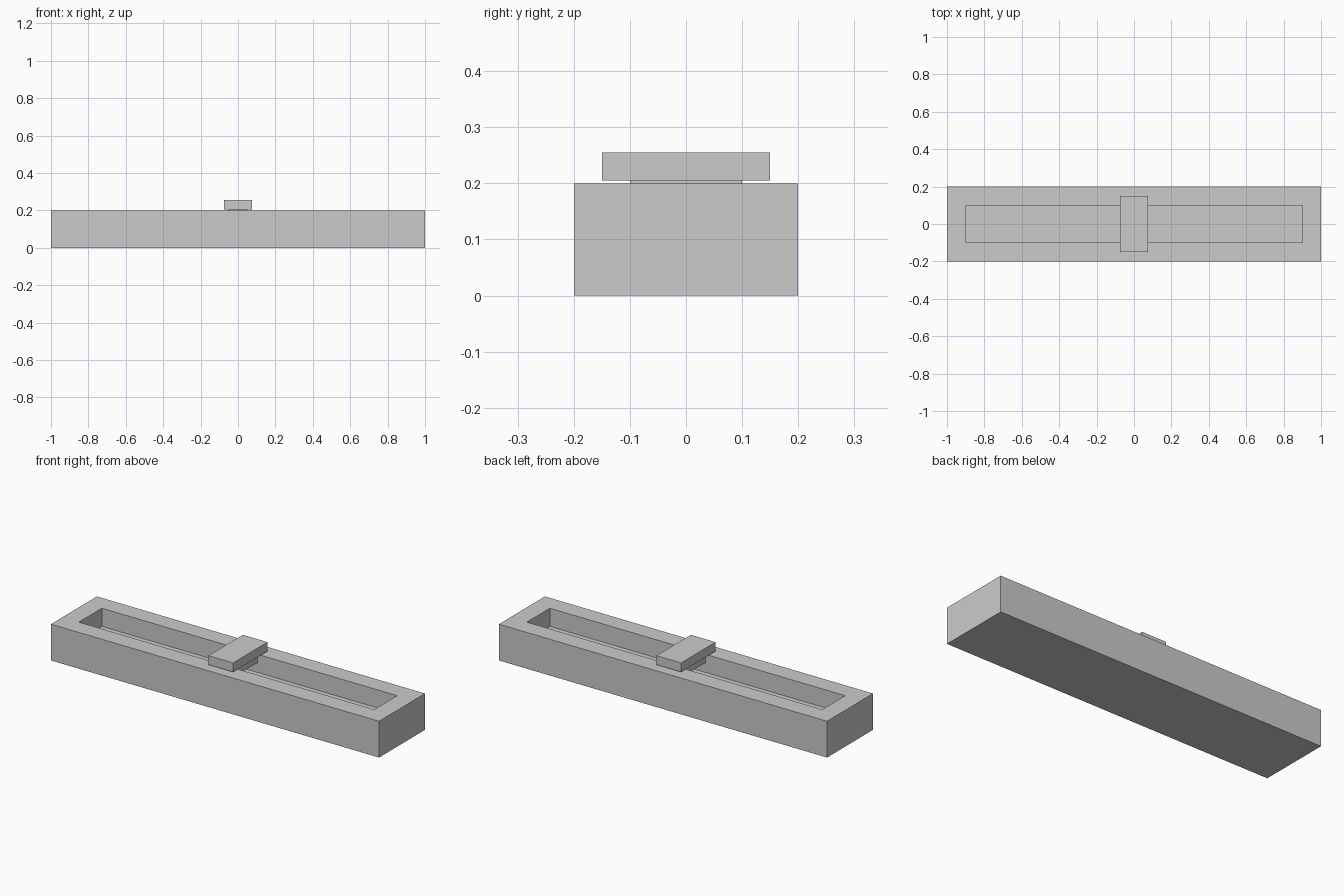
import bpy, bmesh

if "Cube" in bpy.data.objects:
    bpy.data.objects.remove(bpy.data.objects["Cube"])


def box(name, x, y, z0, z1):
    """Box centred on x = y = 0 with full sizes x, y, spanning z0..z1."""
    bm = bmesh.new()
    bmesh.ops.create_cube(bm, size=1)
    bmesh.ops.scale(bm, vec=(x, y, z1 - z0), verts=bm.verts)
    bmesh.ops.translate(bm, vec=(0, 0, (z0 + z1) / 2), verts=bm.verts)
    mesh = bpy.data.meshes.new(name)
    bm.to_mesh(mesh)
    bm.free()
    obj = bpy.data.objects.new(name, mesh)
    bpy.context.collection.objects.link(obj)
    return obj


# Track: a long block with a groove, made by insetting the top and sinking it
track = box("track", 2.0, 0.4, 0.0, 0.2)
bm = bmesh.new()
bm.from_mesh(track.data)
bm.normal_update()
top = next(f for f in bm.faces if f.normal.z > 0.9)
bmesh.ops.inset_region(bm, faces=[top], thickness=0.1, use_even_offset=True)
floor = bmesh.ops.extrude_discrete_faces(bm, faces=[top])["faces"][0]
bmesh.ops.translate(bm, vec=(0, 0, -0.1), verts=floor.verts)
bmesh.ops.recalc_face_normals(bm, faces=bm.faces)
bm.to_mesh(track.data)
bm.free()

# Slider: a short stem reaching into the groove and a wider cap above it
box("slider_stem", 0.1, 0.2, 0.155, 0.205)
box("slider_cap", 0.15, 0.3, 0.205, 0.255)
